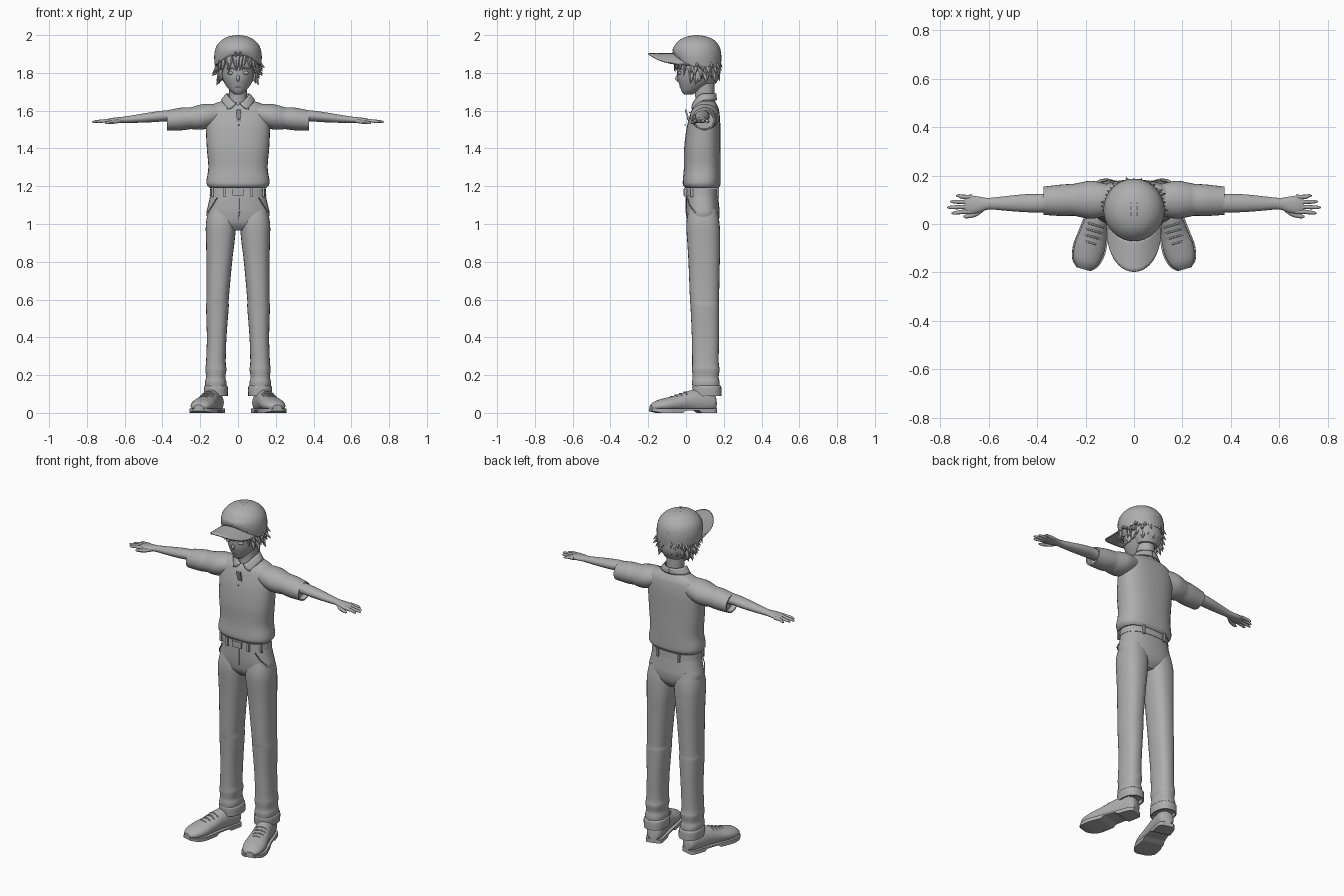
import bpy, bmesh, random
from math import sin, cos, pi, radians
from mathutils import Matrix, Vector

random.seed(4)
if "Cube" in bpy.data.objects:
    bpy.data.objects.remove(bpy.data.objects["Cube"])

grey = bpy.data.materials.new("plain_grey")
grey.use_nodes = True
grey.diffuse_color = (0.42, 0.42, 0.42, 1)
grey.node_tree.nodes["Principled BSDF"].inputs["Base Color"].default_value = (0.42, 0.42, 0.42, 1)


def add(name, data, mirror=False):
    """Link data as an object, give it the material, optionally mirror it in x."""
    ob = bpy.data.objects.new(name, data)
    bpy.context.collection.objects.link(ob)
    data.materials.append(grey)
    if mirror:
        ob.modifiers.new("mirror", "MIRROR").use_mirror_merge = False
    return ob


def finish(name, bm, mirror=False, angle=40):
    bmesh.ops.recalc_face_normals(bm, faces=bm.faces)
    me = bpy.data.meshes.new(name)
    bm.to_mesh(me)
    bm.free()
    ob = add(name, me, mirror)
    bpy.ops.object.select_all(action="DESELECT")
    ob.select_set(True)
    bpy.context.view_layer.objects.active = ob
    bpy.ops.object.shade_smooth_by_angle(angle=radians(angle))
    return ob


def smooth_rings(rings, steps):
    """Catmull-Rom interpolation through the given rings."""
    out = []
    for i in range(len(rings) - 1):
        a, b, c, d = (rings[max(0, min(len(rings) - 1, i + k))] for k in (-1, 0, 1, 2))
        for s in range(steps):
            t = s / steps
            out.append([q + 0.5 * t * (r - p + t * (2*p - 5*q + 4*r - w + t * (3*(q - r) + w - p)))
                        for p, q, r, w in zip(a, b, c, d)])
    return out + [list(rings[-1])]


def loft(name, axis, rings, mirror=False, p=2.0, sides=28, steps=4, hollow=0, shape=None):
    """Skin rings of (position, centre 1, centre 2, radius 1, radius 2) along an axis."""
    bm = bmesh.new()
    loops = []
    for pos, c1, c2, r1, r2 in smooth_rings(rings, steps):
        loop = []
        for k in range(sides):
            ca, sa = cos(2 * pi * k / sides), sin(2 * pi * k / sides)
            u = c1 + r1 * abs(ca) ** (2 / p) * (1 if ca > 0 else -1)
            v = c2 + r2 * abs(sa) ** (2 / p) * (1 if sa > 0 else -1)
            co = {"x": (pos, u, v), "y": (u, pos, v), "z": (u, v, pos)}[axis]
            loop.append(bm.verts.new(shape(*co) if shape else co))
        loops.append(loop)
    for a, b in zip(loops, loops[1:]):
        for k in range(sides):
            n = (k + 1) % sides
            bm.faces.new((a[k], a[n], b[n], b[k]))
    bm.faces.new(loops[0])
    cap = bm.faces.new(loops[-1])
    bmesh.ops.recalc_face_normals(bm, faces=bm.faces)
    if hollow:  # open hem: rim, then a recessed end
        bmesh.ops.inset_region(bm, faces=[cap], thickness=hollow)
        bmesh.ops.inset_region(bm, faces=[cap], thickness=0.001, depth=-0.03)
    return finish(name, bm, mirror)


def sheet(name, fn, nu, nv, thick, mirror=False):
    """Thin sheet from fn(u, v) with u, v in 0..1."""
    bm = bmesh.new()
    g = [[bm.verts.new(fn(i / nu, j / nv)) for j in range(nv + 1)] for i in range(nu + 1)]
    for i in range(nu):
        for j in range(nv):
            bm.faces.new((g[i][j], g[i + 1][j], g[i + 1][j + 1], g[i][j + 1]))
    ob = finish(name, bm, mirror)
    mod = ob.modifiers.new("thickness", "SOLIDIFY")
    mod.thickness, mod.offset = thick, 0
    return ob


def tube(name, pts, r, mirror=False):
    cu = bpy.data.curves.new(name, "CURVE")
    cu.dimensions, cu.bevel_depth, cu.bevel_resolution, cu.use_fill_caps = "3D", r, 1, True
    sp = cu.splines.new("POLY")
    sp.points.add(len(pts) - 1)
    for q, co in zip(sp.points, pts):
        q.co = (*co, 1)
    return add(name, cu, mirror)


def box(name, loc, size, tilt=0, mirror=False):
    bm = bmesh.new()
    bmesh.ops.create_cube(bm, matrix=Matrix.Translation(loc) @ Matrix.Rotation(tilt, 4, "X")
                          @ Matrix.Diagonal((*size, 1)))
    return finish(name, bm, mirror)


def ball(name, loc, size, mirror=False):
    bm = bmesh.new()
    bmesh.ops.create_uvsphere(bm, u_segments=16, v_segments=10, radius=1,
                              matrix=Matrix.Translation(loc) @ Matrix.Diagonal((*size, 1)))
    return finish(name, bm, mirror)


def spikes(name, items):
    """Tapered locks from (base, tip, radius)."""
    bm = bmesh.new()
    for base, tip, r in items:
        a, b = Vector(base), Vector(tip)
        m = Matrix.Translation((a + b) / 2) @ (b - a).to_track_quat("Z", "Y").to_matrix().to_4x4()
        bmesh.ops.create_cone(bm, cap_ends=True, segments=6, radius1=r, radius2=0,
                              depth=(b - a).length, matrix=m)
    return finish(name, bm)


# Head, neck and face
loft("head", "z", [(1.685, 0, .012, .016, .02), (1.70, 0, .02, .036, .042), (1.73, 0, .04, .062, .073),
                   (1.77, 0, .06, .083, .105), (1.82, 0, .065, .092, .113), (1.9, 0, .06, .095, .11),
                   (1.95, 0, .06, .06, .07)])
loft("neck", "z", [(1.6, 0, .1, .056, .056), (1.66, 0, .1, .048, .05), (1.76, 0, .095, .05, .055)])
ball("nose", (0, -.043, 1.772), (.009, .014, .017))
ball("eye", (.038, -.032, 1.80), (.02, .011, .01), True)
ball("ear", (.092, .065, 1.785), (.012, .022, .03), True)
tube("mouth", [(-.016, -.027, 1.727), (0, -.033, 1.725), (.016, -.027, 1.727)], .003)
tube("brow", [(.018, -.045, 1.822), (.04, -.039, 1.826), (.06, -.022, 1.82)], .004, True)

# Hair: cap of hair at the back, side and back locks, fringe
loft("back_hair", "z", [(1.745, 0, .11, .06, .05), (1.79, 0, .1, .092, .08), (1.84, 0, .085, .108, .098),
                        (1.88, 0, .07, .11, .11)])
locks = []
for i in range(30):
    a = radians(55 + 250 * i / 29)
    z, out = random.uniform(1.80, 1.85), random.uniform(.128, .15)
    locks.append(((.095 * sin(a), .075 - .09 * cos(a), z + .02),
                  (out * sin(a), .075 - (out - .025) * cos(a), z - .02), .02))
    if i % 2 == 0:
        locks.append(((.09 * sin(a), .08 - .08 * cos(a), z - .01),
                      (.115 * sin(a), .08 - .1 * cos(a), z - .07), .022))
spikes("hair_locks", locks)
fringe = []
for i in range(11):
    x = -.09 + .018 * i
    y = .06 - .118 * (1 - (x / .11) ** 2) ** .5
    fringe.append(((x, y + .008, 1.89), (x * 1.08 + random.uniform(-.015, .015), y - .004,
                   1.81 + random.uniform(-.015, .015) - 3 * x * x), .018))
spikes("fringe", fringe)


# Cap with an arched peak
def rim(x):
    return 1.9 - .065 * (x / .12) ** 2


def cap_shape(x, y, z):
    if y < .055 and z < 1.94:
        low = max(1.835, rim(x))
        z = low + (z - 1.835) / .105 * (1.94 - low)
    return x, y, z


def peak(u, v):
    a, b = (u * 2 - 1) * radians(75), (u * 2 - 1) * pi / 2
    x = (1 - v) * .12 * sin(a) + v * .112 * sin(b)
    y = (1 - v) * (.057 - .122 * cos(a)) + v * (.02 - .218 * abs(cos(b)) ** .75)
    return x, y, rim(x)


loft("cap_crown", "z", [(1.835, 0, .06, .122, .125), (1.89, 0, .058, .126, .129), (1.94, 0, .057, .115, .12),
                        (1.975, 0, .057, .085, .09), (1.993, 0, .057, .048, .05), (2.0, 0, .057, .005, .005)],
     sides=40, shape=cap_shape)
sheet("cap_peak", peak, 28, 8, .008)
tube("cap_seam", [(.012, .057 - .127 * cos(t * pi / 16), 1.885 + .112 * sin(t * pi / 16) ** .85)
                  for t in range(17)], .003, True)


# Shirt: body, sleeves, collar, placket
loft("shirt_body", "z", [(1.19, 0, .085, .15, .085), (1.205, 0, .083, .163, .098), (1.23, 0, .083, .167, .1),
                         (1.3, 0, .086, .157, .097), (1.4, 0, .086, .165, .096), (1.5, 0, .092, .17, .09),
                         (1.56, 0, .098, .17, .082), (1.61, 0, .103, .16, .07), (1.635, 0, .107, .13, .055),
                         (1.652, 0, .108, .08, .044)], p=2.5, sides=36)
loft("sleeve", "x", [(.09, .1, 1.585, .06, .05), (.17, .1, 1.57, .078, .066), (.22, .1, 1.563, .072, .064),
                     (.25, .1, 1.56, .066, .058), (.3, .098, 1.556, .065, .06), (.375, .096, 1.549, .058, .053)],
     mirror=True, hollow=.007)


def collar(u, v):
    a = radians(8 + 172 * u + v * 32 * (1 - u))
    f = max(0, cos(a)) ** 2
    top = v < .5
    rx, ry = .06 + .028 * v, .06 + v * (.002 + .03 * f)
    return rx * sin(a), .098 - ry * cos(a), 1.69 - .05 * f - v * (.035 + .035 * f)


sheet("collar", collar, 16, 3, .007, True)
box("placket", (.004, .012, 1.558), (.026, .009, .1), .3)
for i in range(3):
    ball("shirt_button", (.004, .019 - .011 * i, 1.59 - .033 * i), (.004, .004, .004))

# Arms, hands and fingers
loft("arm", "x", [(.3, .09, 1.568, .038, .03), (.38, .086, 1.572, .038, .029), (.45, .086, 1.566, .037, .027),
                  (.53, .085, 1.558, .03, .022), (.6, .084, 1.552, .024, .017), (.64, .08, 1.55, .033, .015),
                  (.68, .08, 1.547, .038, .012), (.7, .08, 1.546, .032, .007)], mirror=True, sides=20)
for name, y, tip in (("little_finger", .112, .735), ("ring_finger", .091, .76),
                     ("middle_finger", .07, .772), ("index_finger", .05, .755)):
    spread = y + (y - .08) * .15
    loft(name, "x", [(.67, y, 1.547, .009, .009), (.71, y, 1.546, .009, .009),
                     (tip - .012, spread, 1.542, .007, .007), (tip, spread, 1.54, .002, .002)],
         mirror=True, sides=10, steps=2)
loft("thumb", "x", [(.615, .07, 1.547, .012, .01), (.65, .044, 1.541, .012, .01),
                    (.69, .032, 1.536, .009, .008), (.705, .031, 1.535, .003, .003)],
     mirror=True, sides=10, steps=3)

# Belt and trousers
loft("belt", "z", [(1.15, 0, .084, .15, .089), (1.188, 0, .084, .147, .087)], p=2.4, steps=1, sides=36)
box("buckle", (0, -.007, 1.169), (.06, .01, .036))
for x, y in ((.07, -.002), (.07, .17), (.135, .03)):
    box("belt_loop", (x, y, 1.168), (.013, .012, .05), mirror=True)
loft("trouser_seat", "z", [(.965, 0, .09, .06, .05), (1.0, 0, .09, .14, .078), (1.05, 0, .09, .167, .088),
                           (1.1, 0, .087, .158, .088), (1.17, 0, .084, .143, .084)], p=2.4, sides=36)
loft("trouser_leg", "z", [(1.08, .085, .09, .07, .075), (1.0, .09, .09, .08, .088), (.9, .094, .094, .075, .087),
                          (.8, .099, .096, .068, .083), (.6, .108, .098, .059, .077), (.56, .109, .1, .06, .076),
                          (.4, .113, .103, .052, .072), (.27, .117, .103, .052, .07), (.23, .117, .105, .056, .073),
                          (.19, .118, .104, .051, .069), (.16, .118, .105, .057, .073), (.11, .117, .108, .052, .07)],
     mirror=True, p=2.4)
loft("trouser_cuff", "z", [(.145, .117, .11, .056, .072), (.135, .117, .11, .063, .077),
                           (.09, .116, .112, .062, .076)], mirror=True, p=2.4, hollow=.008)
tube("pocket_edge", [(.11, .006, 1.14), (.135, .018, 1.1), (.16, .05, 1.06)], .003, True)
tube("fly_seam", [(.008, -.001, 1.14), (.008, -.001, 1.07), (0, .008, 1.02)], .003)

# Shoes, built along y then turned outwards
turn = Matrix.Translation((.158, -.01, 0)) @ Matrix.Rotation(radians(16), 4, "Z")
upper = [(.172, 0, .05, .028, .035), (.155, 0, .055, .042, .05), (.10, 0, .06, .047, .065),
         (.03, 0, .06, .051, .058), (-.04, 0, .05, .058, .045), (-.1, 0, .042, .063, .038),
         (-.155, 0, .036, .051, .028), (-.184, 0, .03, .024, .012)]
shoe = loft("shoe_upper", "y", upper, mirror=True, shape=lambda x, y, z: (x, y, max(z, .016)))


def sole_shape(x, y, z):
    low = .013 if -.01 < y < .07 else max(0, -y - .14) * .2
    return x, y, .022 if z > 0 else low


parts = [shoe, loft("shoe_sole", "y", [(y, 0, 0, rx + .006, .01) for y, _, _, rx, _ in upper],
                    mirror=True, p=4, shape=sole_shape)]
for y, z in ((-.07, .088), (-.045, .096), (-.02, .104), (.005, .112)):
    parts.append(tube("shoe_lace", [(-.034, y, z - .014), (-.015, y, z - .002), (.015, y, z - .002),
                                    (.034, y, z - .014)], .004, True))
for ob in parts:
    ob.data.transform(turn)
